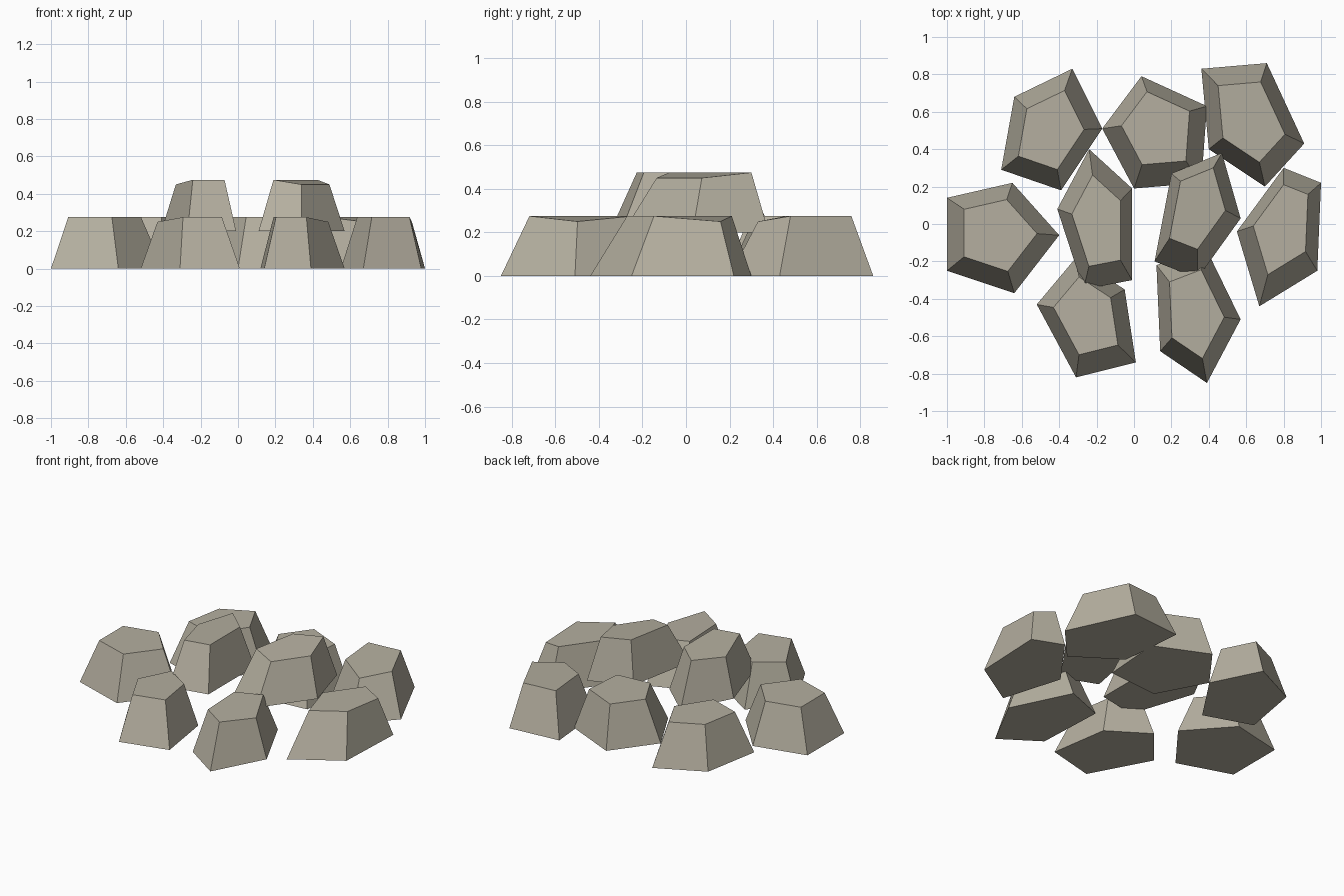
import bpy, bmesh
from mathutils import Vector

if "Cube" in bpy.data.objects:
    bpy.data.objects.remove(bpy.data.objects["Cube"])


def rock(name, z0, outline, shift, dips):
    """Five-sided tapered stone: base outline, shrunken top, some lowered top corners."""
    base = [Vector((x, y, z0)) for x, y in outline]
    mid = sum(base, Vector()) / len(base)
    bm = bmesh.new()
    low = [bm.verts.new(p) for p in base]
    top = []
    for i, p in enumerate(base):
        q = mid + (p - mid) * 0.65 + Vector((shift[0], shift[1], 0.275))
        q.z -= 0.025 if i in dips else 0
        top.append(bm.verts.new(q))
    bm.faces.new(low)
    bm.faces.new(top)
    n = len(base)
    for i in range(n):
        j = (i + 1) % n
        bm.faces.new((low[i], low[j], top[j], top[i]))
    bmesh.ops.recalc_face_normals(bm, faces=bm.faces)
    mesh = bpy.data.meshes.new(name)
    bm.to_mesh(mesh)
    bm.free()
    obj = bpy.data.objects.new(name, mesh)
    bpy.context.collection.objects.link(obj)
    mesh.materials.append(stone)


stone = bpy.data.materials.new("stone")
stone.diffuse_color = (0.46, 0.43, 0.35, 1)
stone.use_nodes = True
stone.node_tree.nodes["Principled BSDF"].inputs["Base Color"].default_value = stone.diffuse_color

# Ring of seven stones on the ground
rock("back_left_rock", 0, [(-.64, .68), (-.33, .83), (-.17, .51), (-.39, .18), (-.71, .29)], (0, 0), ())
rock("back_middle_rock", 0, [(.04, .79), (.39, .63), (.36, .22), (0, .19), (-.17, .51)], (0, .03), ())
rock("back_right_rock", 0, [(.36, .83), (.71, .86), (.91, .43), (.70, .20), (.40, .40)], (0, .01), (3,))
rock("left_rock", 0, [(-1, .14), (-.65, .22), (-.40, -.06), (-.64, -.37), (-1, -.25)], (0, .01), ())
rock("right_rock", 0, [(.80, .30), (1, .22), (.98, -.25), (.67, -.44), (.55, -.04)], (0, .03), (1,))
rock("front_left_rock", 0, [(-.52, -.43), (-.31, -.18), (-.05, -.35), (.01, -.74), (-.31, -.82)], (-.01, .01), (0,))
rock("front_right_rock", 0, [(.12, -.22), (.38, -.12), (.57, -.51), (.39, -.85), (.14, -.68)], (0, 0), (2,))

# Two stones resting on top
rock("upper_left_rock", .2, [(-.24, .40), (-.01, .19), (-.01, -.30), (-.27, -.35), (-.41, .08)], (0, 0), (4,))
rock("upper_right_rock", .2, [(.47, .38), (.57, .03), (.34, -.29), (.11, -.20), (.20, .27)], (0, .04), (1, 2))
